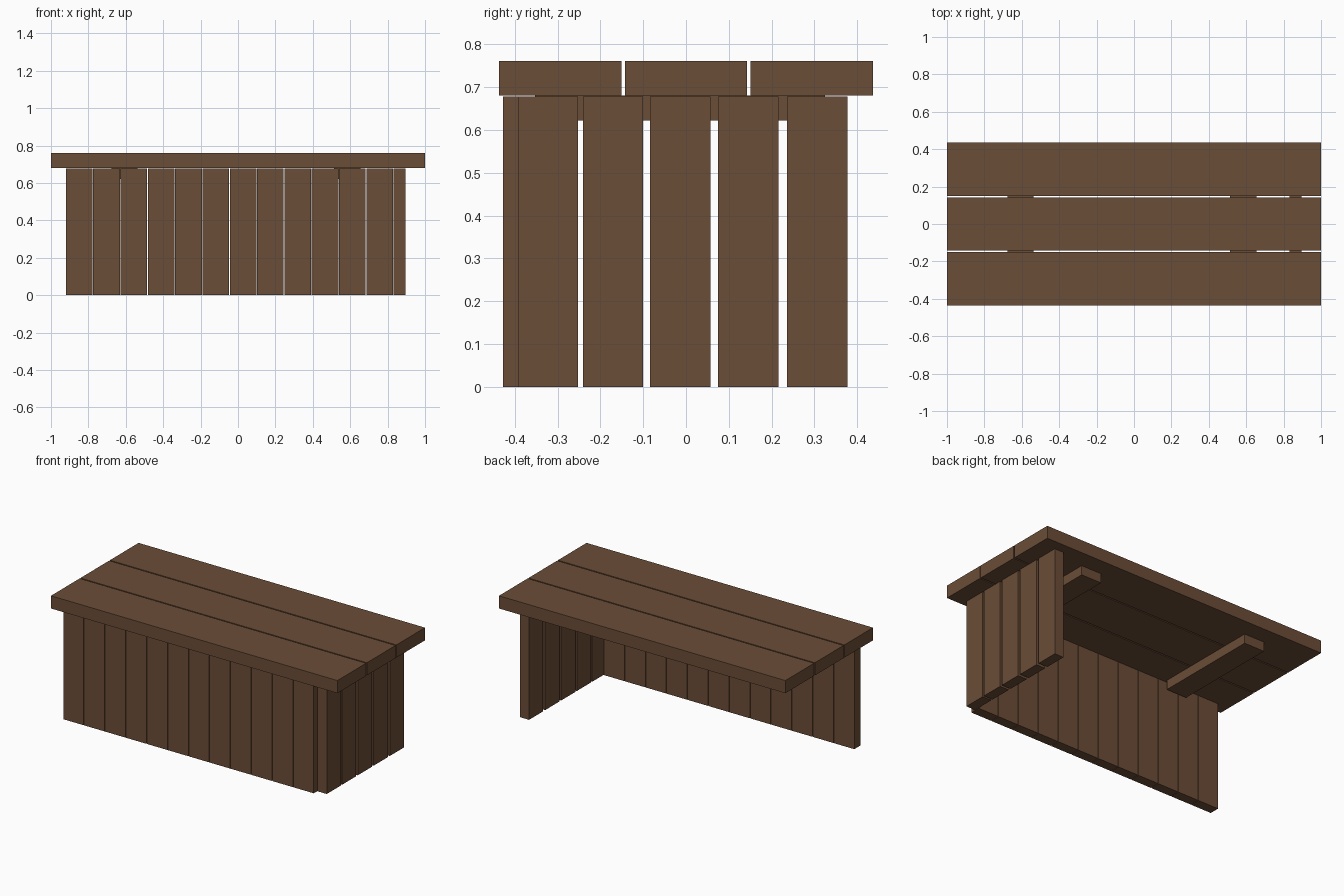
import bpy

if "Cube" in bpy.data.objects:
    bpy.data.objects.remove(bpy.data.objects["Cube"])

wood = bpy.data.materials.new("dark brown wood")
wood.diffuse_color = (0.147, 0.074, 0.038, 1)
wood.use_nodes = True
wood.node_tree.nodes["Principled BSDF"].inputs["Base Color"].default_value = wood.diffuse_color


def board(name, x, y, z):
    """Box spanning the (min, max) ranges given for each axis."""
    bpy.ops.mesh.primitive_cube_add(size=1, location=[(r[0] + r[1]) / 2 for r in (x, y, z)])
    ob = bpy.context.object
    ob.name = name
    ob.scale = [r[1] - r[0] for r in (x, y, z)]
    bpy.ops.object.transform_apply(location=False, rotation=False, scale=True)
    ob.data.materials.append(wood)


# Three long planks of the counter top
for i in range(3):
    c = (i - 1) * 0.294
    board(f"top_plank_{i + 1}", (-1, 1), (c - 0.143, c + 0.143), (0.681, 0.761))

# Twelve upright planks across the front
for i in range(12):
    x = -0.92 + i * 0.146
    board(f"front_plank_{i + 1}", (x, x + 0.1425), (-0.428, -0.365), (0, 0.678))

# Five matching planks closing the right side only
for i, y in enumerate((-0.393, -0.241, -0.084, 0.075, 0.236)):
    board(f"side_plank_{i + 1}", (0.832, 0.895), (y, y + 0.141), (0, 0.678))

# Two cross braces under the top
for name, x in (("left_brace", -0.677), ("right_brace", 0.514)):
    board(name, (x, x + 0.141), (-0.353, 0.325), (0.622, 0.681))
